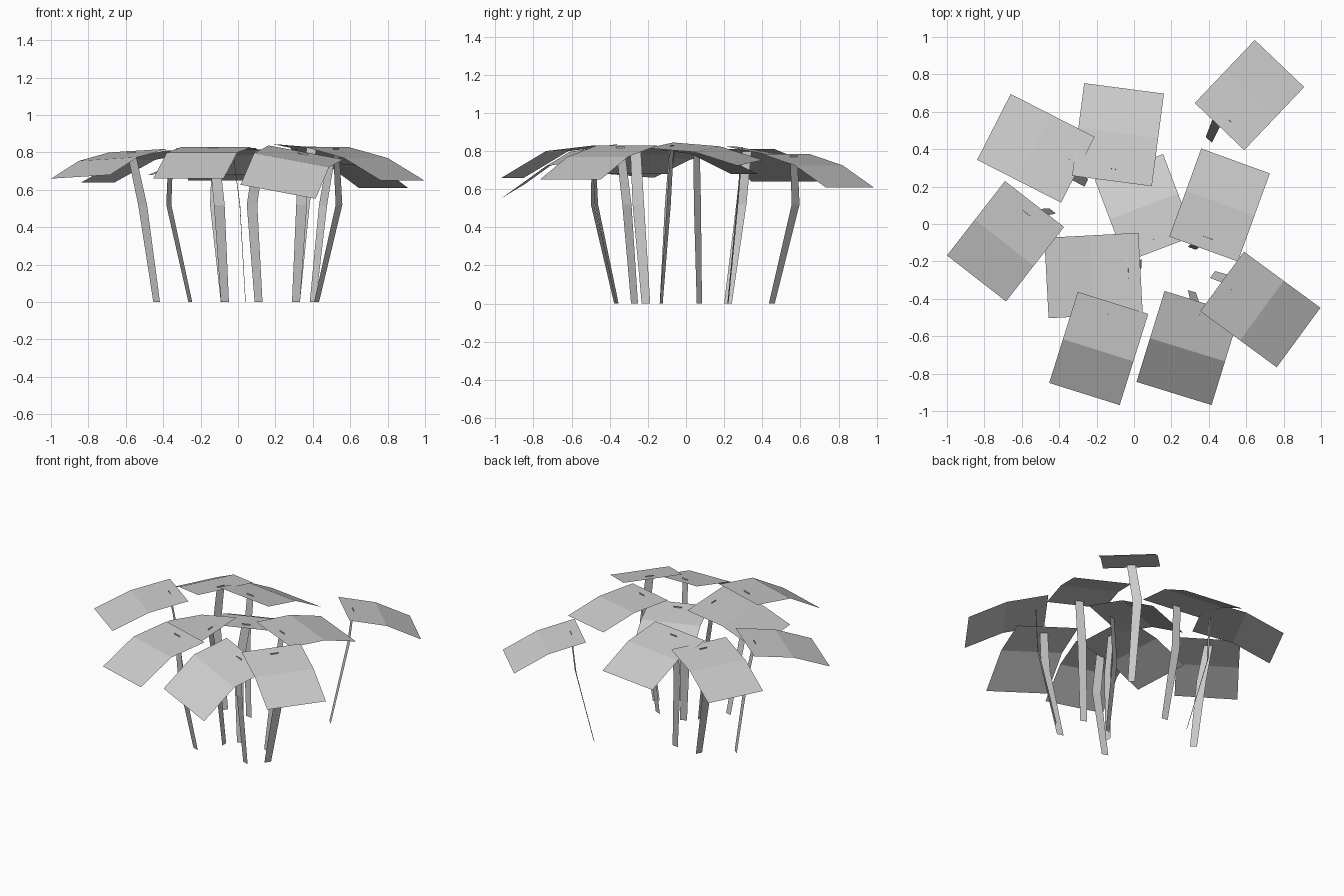
import bpy
from mathutils import Vector

# Per leaf: inner xy, outer xy, width, z at inner/fold/outer, roll (z right - left), stem base xy, stem bend xy
PLANTS = [
    ((.457, .521), (.778, .858), .365, (.785, .725, .61), 0, (.40, .45), (.455, .575)),
    ((-.118, .23), (-.053, .725), .43, (.825, .775, .65), 0, (-.07, .22), (-.12, .27)),
    ((-.30, .29), (-.749, .519), .395, (.81, .76, .64), 0, (-.255, .22), (-.37, .29)),
    ((-.532, .107), (-.842, -.291), .40, (.81, .765, .67), -.02, (-.435, .07), (-.51, .06)),
    ((.035, -.262), (-.468, -.289), .43, (.825, .78, .68), 0, (.04, -.21), (.01, -.25)),
    ((-.112, -.422), (-.265, -.909), .395, (.83, .80, .66), 0, (-.07, -.37), (-.10, -.49)),
    ((.364, -.42), (.214, -.906), .42, (.80, .758, .59), .075, (.31, -.36), (.34, -.47)),
    ((.471, -.307), (.88, -.607), .395, (.83, .77, .65), 0, (.42, -.27), (.54, -.31)),
    ((.372, -.134), (.543, .337), .39, (.83, .81, .738), -.03, (.31, -.13), (.355, -.09)),
    ((.139, -.134), (-.027, .305), .39, (.815, .785, .68), 0, (.11, -.13), (.075, -.10)),
]


def strip(name, centres, side, widths, roll=0):
    """Flat ribbon through centre points, widened along the side vector."""
    verts = []
    for c, w in zip(centres, widths):
        off = side * w / 2 + Vector((0, 0, roll / 2))
        verts += [c - off, c + off]
    faces = [(2*i, 2*i + 1, 2*i + 3, 2*i + 2) for i in range(len(centres) - 1)]
    mesh = bpy.data.meshes.new(name)
    mesh.from_pydata([tuple(v) for v in verts], [], faces)
    obj = bpy.data.objects.new(name, mesh)
    bpy.context.collection.objects.link(obj)
    return obj


for n, (inner, outer, width, zs, roll, base, bend) in enumerate(PLANTS, 1):
    a, b = Vector((*inner, 0)), Vector((*outer, 0))
    out = (b - a).normalized()
    side = Vector((out.y, -out.x, 0))

    # leaf blade folded across its middle
    pts = [a.lerp(b, t) + Vector((0, 0, z)) for t, z in zip((0, .52, 1), zs)]
    strip(f"leaf_{n}", pts, side, [width] * 3, roll)

    # bent flat stem, tip just piercing the blade
    tip = pts[0].lerp(pts[1], .25) + Vector((0, 0, .008))
    stem = [Vector((*base, 0)), Vector((*bend, .52)), tip]
    strip(f"stem_{n}", stem, side, [.045, .06, .055])
